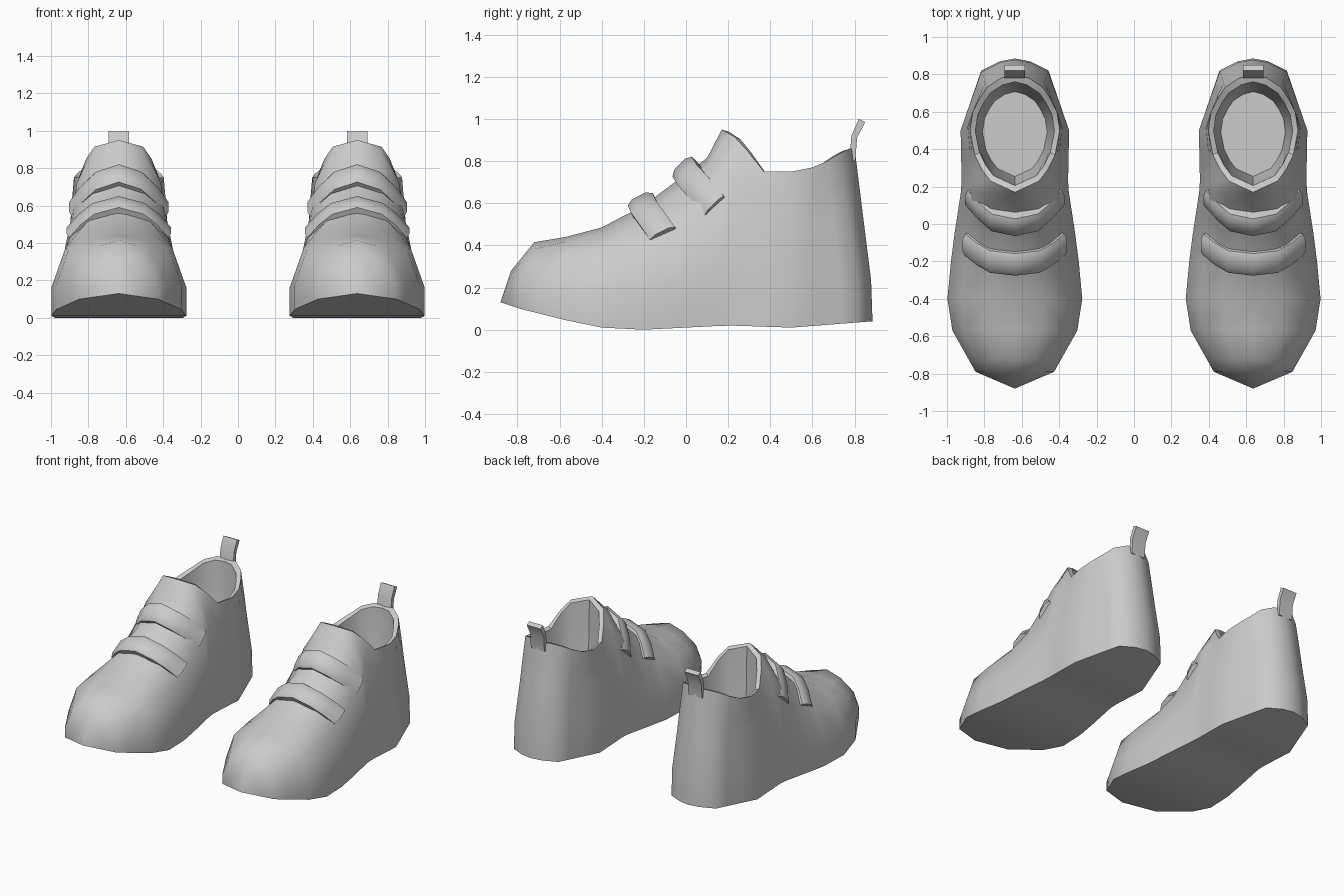
import bpy
import bmesh
import math
from mathutils import Vector

default_cube = bpy.data.objects.get("Cube")
if default_cube:
    bpy.data.objects.remove(default_cube, do_unlink=True)

SHOE_OFFSET = 0.637

# One plain grey material
grey = bpy.data.materials.new("plain_grey")
grey.use_nodes = True
GREY = (0.6, 0.6, 0.6, 1.0)
grey.diffuse_color = GREY
grey.node_tree.nodes["Principled BSDF"].inputs["Base Color"].default_value = GREY


def sample(profile, y):
    """Linear lookup of a value along the length of the shoe."""
    for (y0, v0), (y1, v1) in zip(profile, profile[1:]):
        if y <= y1:
            return v0 + (v1 - v0) * (y - y0) / (y1 - y0)
    return profile[-1][1]


def finish(bm, name):
    """Clean the mesh and place one copy for each foot."""
    bmesh.ops.remove_doubles(bm, verts=bm.verts[:], dist=0.0005)
    bmesh.ops.recalc_face_normals(bm, faces=bm.faces[:])
    mesh = bpy.data.meshes.new(name)
    bm.to_mesh(mesh)
    bm.free()
    mesh.materials.append(grey)
    for side, sign in (("left", 1), ("right", -1)):
        obj = bpy.data.objects.new(side + "_" + name, mesh)
        obj.location.x = sign * SHOE_OFFSET
        bpy.context.collection.objects.link(obj)
    bpy.ops.object.select_all(action='DESELECT')
    obj.select_set(True)
    bpy.context.view_layer.objects.active = obj
    bpy.ops.object.shade_smooth_by_angle(angle=math.radians(48))


def skin(bm, rows):
    """Join neighbouring rows of points with quads."""
    grid = [[bm.verts.new(p) for p in row] for row in rows]
    for a, b in zip(grid, grid[1:]):
        for k in range(min(len(a), len(b)) - 1):
            bm.faces.new((a[k], a[k + 1], b[k + 1], b[k]))
    return grid


# Profiles from toe to heel, as (y, value)
SOLE_WIDTH = [(-.88, 0), (-.79, .21), (-.55, .345), (-.38, .3625), (-.1, .33),
              (.2, .284), (.5, .29), (.82, .18), (.87, .08), (.885, 0)]
SOLE_HEIGHT = [(-.88, .13), (-.79, .1), (-.55, .04), (-.4, .01), (-.2, 0),
               (.2, .02), (.5, .01), (.885, .04)]
SHOULDER_WIDTH = [(-.88, 0), (-.79, .165), (-.57, .27), (-.4, .285), (0, .25),
                  (.17, .225), (.29, .225), (.5, .26), (.82, .165), (.87, .075), (.885, 0)]
SHOULDER_HEIGHT = [(-.88, .13), (-.79, .27), (-.57, .36), (-.4, .375), (-.2, .41),
                   (0, .5), (.17, .72), (.29, .7), (.5, .5), (.885, .5)]
RIDGE_HEIGHT = [(-.88, .13), (-.83, .28), (-.72, .415), (-.57, .44), (-.4, .485),
                (-.2, .59), (.1, .815), (.17, .95), (.23, .915), (.29, .85),
                (.37, .75), (.5, .75), (.62, .77), (.74, .8), (.87, .86)]
COLLAR_WIDTH = [(.17, 0), (.23, .13), (.29, .175), (.37, .215), (.5, .24),
                (.62, .225), (.74, .19), (.82, .15), (.87, .075), (.885, 0)]
COLLAR_Y = [(.5, .5), (.62, .6), (.74, .67), (.82, .73), (.87, .78), (.885, .8)]
STATIONS = [-.88, -.83, -.79, -.72, -.57, -.4, -.2, -.05, .1,
            .17, .23, .29, .37, .5, .62, .74, .82, .87, .885]
THROAT = 0.17          # where the foot opening starts
OPENING_MID = 0.47     # centre of the foot opening


def section(y):
    """Half cross-section: sole, wall, shoulder, top edge, then lining."""
    w, zb = sample(SOLE_WIDTH, y), sample(SOLE_HEIGHT, y)
    ws, zs = sample(SHOULDER_WIDTH, y), sample(SHOULDER_HEIGHT, y)
    zt = sample(RIDGE_HEIGHT, y)
    opened = y >= THROAT
    xt = sample(COLLAR_WIDTH, y) if opened else 0
    y_top = sample(COLLAR_Y, y) if y > OPENING_MID else y
    rise = 0.5 if y > THROAT else 0.72
    outline = [(0, zb), (w, zb), (w, zb + (zs - zb) * 0.42), (ws, zs),
               (xt + (ws - xt) * 0.55, zs + (zt - zs) * rise), (xt, zt)]
    row = []
    for x, z in outline:
        lean = max(0, (z - 0.18) / max(zt - 0.18, 0.01))
        row.append((x, y + (y_top - y) * lean, z))
    if opened:
        for scale, z in ((0.88, zt - 0.012), (0.84, 0.45), (0.72, 0.2)):
            row.append((xt * scale, OPENING_MID + (y_top - OPENING_MID) * scale, z))
        row.append((0, row[-1][1], 0.2))
    return row


# Shoe body: half skin mirrored across its middle
bm = bmesh.new()
skin(bm, [section(y) for y in STATIONS])
bmesh.ops.remove_doubles(bm, verts=bm.verts[:], dist=0.0005)
bmesh.ops.mirror(bm, geom=bm.verts[:] + bm.edges[:] + bm.faces[:],
                 axis='X', merge_dist=0.0005)
finish(bm, "shoe_body")


def strap(name, half_path, across):
    """Padded band over the instep; half_path runs from the middle outward."""
    across = Vector(across).normalized()
    pts = [Vector((-x, y, z)) for x, y, z in reversed(half_path[1:])]
    pts += [Vector(p) for p in half_path]
    rows = []
    for i, p in enumerate(pts):
        along = pts[min(i + 1, len(pts) - 1)] - pts[max(i - 1, 0)]
        out = along.cross(across).normalized()
        rows.append([p + across * u + out * v for u, v in
                     ((-.066, -.045), (-.066, .005), (-.035, .022), (.035, .022),
                      (.066, .005), (.066, -.045), (-.066, -.045))])
    bm = bmesh.new()
    grid = skin(bm, rows)
    for end in (grid[0], grid[-1]):
        bm.faces.new(end[:-1])
    finish(bm, name)


# Two fastening straps
strap("lower_strap", [(0, -.215, .615), (.13, -.2, .58), (.2, -.16, .525),
                      (.262, -.11, .455)], (0, .89, .45))
strap("upper_strap", [(0, -.015, .77), (.12, .01, .73), (.19, .07, .665),
                      (.247, .135, .585)], (0, .7, .72))

# Pull tab: flat bent strip at the back of the collar
bm = bmesh.new()
side = [(.775, .8), (.785, .92), (.82, 1.0), (.85, .985), (.812, .91), (.803, .8)]
tab = skin(bm, [[(x, y, z) for y, z in side + side[:1]] for x in (-.055, .055)])
for end in tab:
    bm.faces.new(end[:-1])
finish(bm, "pull_tab")
